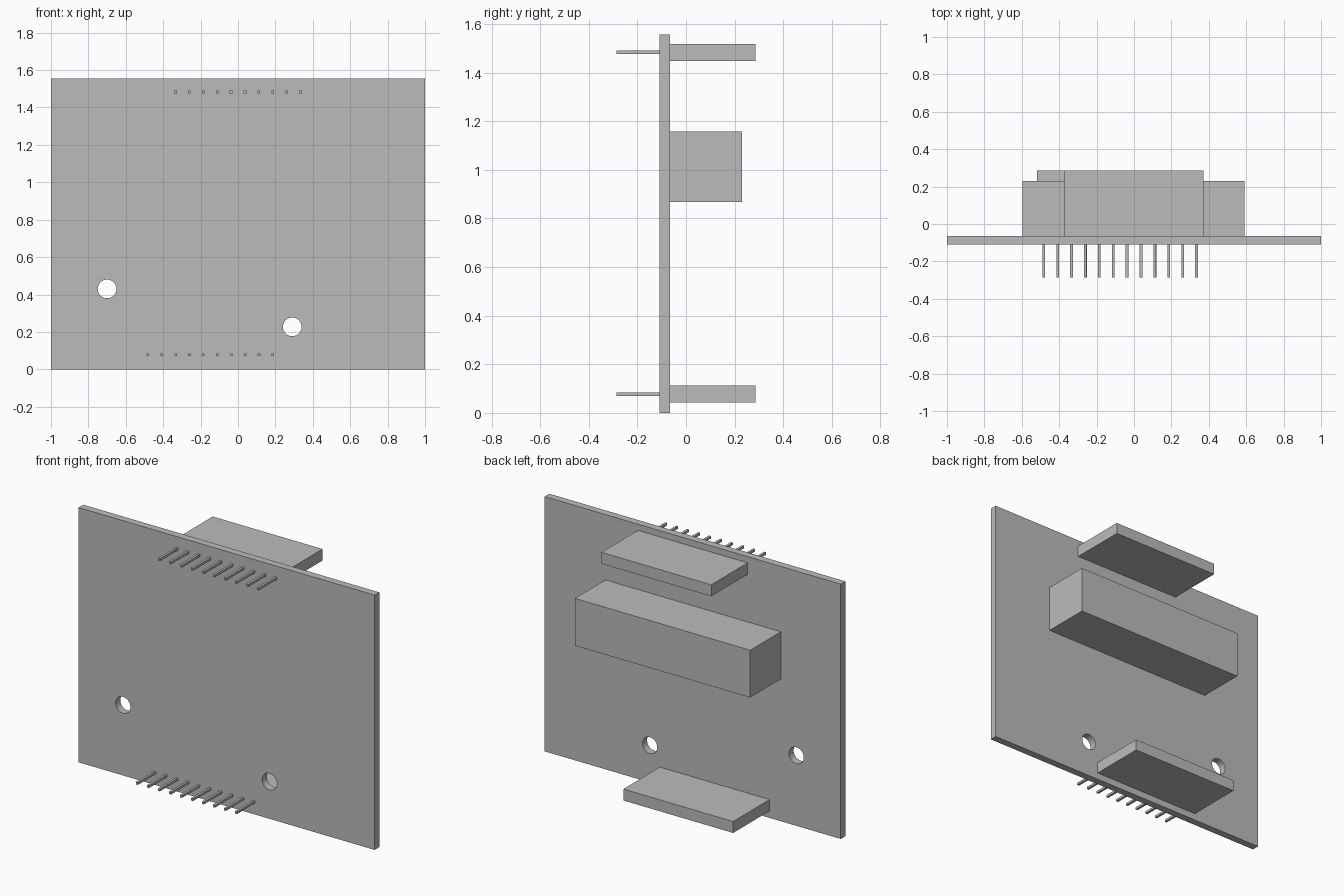
import bpy
import math

default = bpy.data.objects.get("Cube")
if default:
    bpy.data.objects.remove(default, do_unlink=True)

# One plain grey for every part
grey = bpy.data.materials.new("plain_grey")
grey.use_nodes = True
grey.diffuse_color = (0.5, 0.5, 0.5, 1)
grey.node_tree.nodes["Principled BSDF"].inputs["Base Color"].default_value = (0.5, 0.5, 0.5, 1)

FRONT, BACK = -0.11, -0.065   # board faces
HEIGHT = 1.556


def box(name, x, y, z):
    """Box spanning the given (low, high) range on each axis."""
    spans = (x, y, z)
    bpy.ops.mesh.primitive_cube_add(size=1, location=[(a + b) / 2 for a, b in spans])
    obj = bpy.context.object
    obj.name = name
    obj.scale = [b - a for a, b in spans]
    bpy.ops.object.transform_apply(location=False, rotation=False, scale=True)
    obj.data.materials.append(grey)
    return obj


def drill(board, x, z, radius=0.05):
    """Cut a round hole through the board."""
    bpy.ops.mesh.primitive_cylinder_add(vertices=48, radius=radius, depth=0.3,
                                        location=(x, (FRONT + BACK) / 2, z),
                                        rotation=(math.pi / 2, 0, 0))
    cutter = bpy.context.object
    cutter.hide_render = True
    cutter.data.materials.append(grey)
    cut = board.modifiers.new("hole", 'BOOLEAN')
    cut.operation = 'DIFFERENCE'
    cut.solver = 'EXACT'
    cut.object = cutter
    bpy.context.view_layer.objects.active = board
    bpy.ops.object.modifier_apply(modifier=cut.name)
    bpy.data.objects.remove(cutter, do_unlink=True)


def header(name, centre, z):
    """Socket strip behind the board with a row of ten pins in front."""
    box(name + "_header", (centre - 0.371, centre + 0.371), (BACK, 0.286),
        (z - 0.035, z + 0.035))
    pitch, half = 0.0743, 0.007
    for i in range(10):
        x = centre + (i - 4.5) * pitch
        box(f"{name}_pin_{i + 1}", (x - half, x + half), (-0.286, FRONT),
            (z - half, z + half))


# Circuit board with two mounting holes
board = box("board", (-1, 1), (FRONT, BACK), (0, HEIGHT))
drill(board, -0.70, 0.43)
drill(board, 0.29, 0.227)
bpy.ops.object.select_all(action='DESELECT')
board.select_set(True)
bpy.context.view_layer.objects.active = board
bpy.ops.object.shade_smooth_by_angle(angle=math.radians(30))

# Large component block on the back
box("component_block", (-0.595, 0.59), (BACK, 0.23), (0.868, 1.157))

# Upper and lower pin headers
header("upper", 0, 1.483)
header("lower", -0.148, 0.077)
